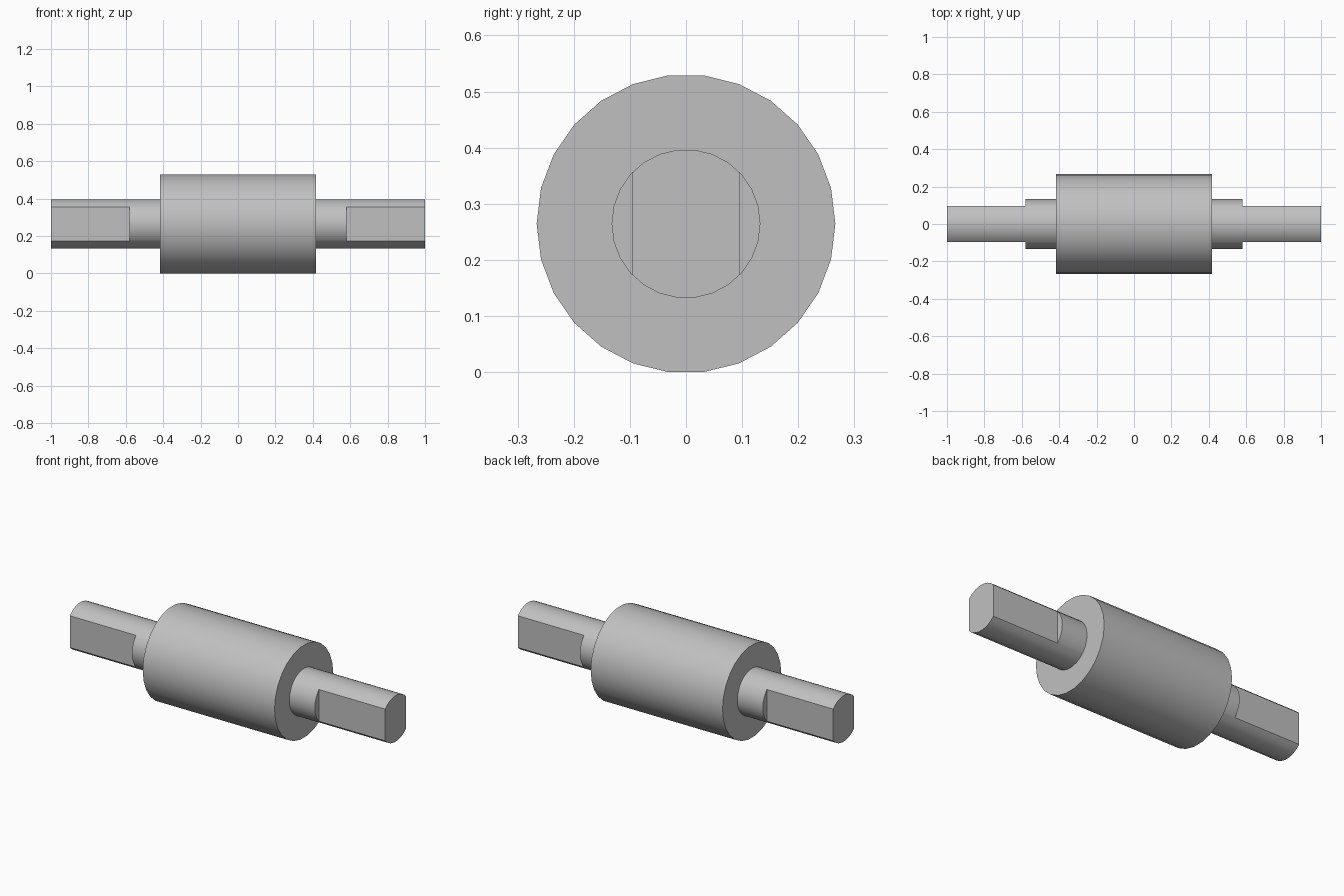
import bpy
from math import pi, radians

if "Cube" in bpy.data.objects:
    bpy.data.objects.remove(bpy.data.objects["Cube"], do_unlink=True)

SIDES = 26
AXIS_Z = 0.2645
BODY_RADIUS, BODY_HALF = 0.2662, 0.418
SHAFT_RADIUS = 0.1326
FLAT_Y, FLAT_START = 0.0957, 0.58

steel = bpy.data.materials.new("grey steel")
steel.use_nodes = True
colour = (0.53, 0.53, 0.53, 1)
steel.diffuse_color = colour
steel.node_tree.nodes["Principled BSDF"].inputs["Base Color"].default_value = colour


def rod(name, radius, half_length):
    """Cylinder along x with a flat side on top and a corner at each side."""
    bpy.ops.mesh.primitive_cylinder_add(
        vertices=SIDES, radius=radius, depth=2 * half_length,
        location=(0, 0, AXIS_Z), rotation=(0, pi / 2, 0))
    obj = bpy.context.object
    obj.name = name
    obj.data.materials.append(steel)
    return obj


def smooth(obj):
    bpy.ops.object.select_all(action="DESELECT")
    obj.select_set(True)
    bpy.context.view_layer.objects.active = obj
    bpy.ops.object.shade_smooth_by_angle(angle=radians(30))


# Roller body
smooth(rod("roller_body", BODY_RADIUS, BODY_HALF))

# Shaft, with two parallel flats milled into each end
shaft = rod("shaft", SHAFT_RADIUS, 1)
for x_side in (-1, 1):
    for y_side in (-1, 1):
        bpy.ops.mesh.primitive_cube_add(
            size=1, location=(x_side * (FLAT_START + 0.25),
                              y_side * (FLAT_Y + 0.1), AXIS_Z))
        cutter = bpy.context.object
        cutter.name = "flat_cutter"
        cutter.scale = (0.5, 0.2, 0.5)
        cutter.hide_render = True
        cut = shaft.modifiers.new("flat", "BOOLEAN")
        cut.operation = "DIFFERENCE"
        cut.solver = "EXACT"
        cut.object = cutter
        bpy.context.view_layer.objects.active = shaft
        bpy.ops.object.modifier_apply(modifier=cut.name)
        bpy.data.objects.remove(cutter, do_unlink=True)
smooth(shaft)
